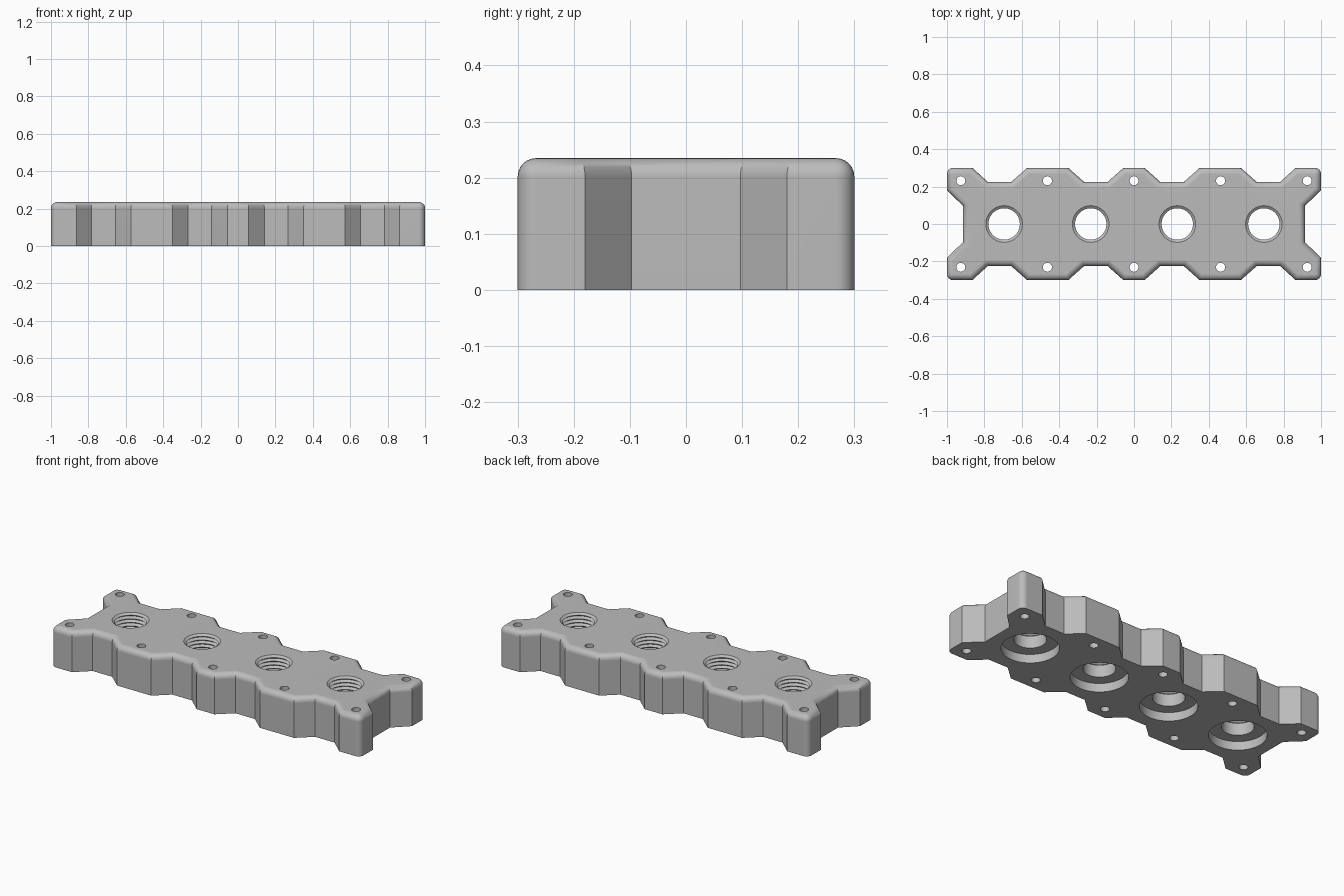
import bpy, bmesh, math

cube = bpy.data.objects.get("Cube")
if cube:
    bpy.data.objects.remove(cube, do_unlink=True)

HEIGHT = 0.235
FILLET = 0.033
PITCH = 0.463

metal = bpy.data.materials.new("plain grey metal")
metal.use_nodes = True
grey = (0.5, 0.5, 0.5, 1)
metal.diffuse_color = grey
metal.node_tree.nodes["Principled BSDF"].inputs["Base Color"].default_value = grey


def make_object(name, bm):
    bmesh.ops.recalc_face_normals(bm, faces=bm.faces[:])
    mesh = bpy.data.meshes.new(name)
    bm.to_mesh(mesh)
    bm.free()
    obj = bpy.data.objects.new(name, mesh)
    bpy.context.collection.objects.link(obj)
    mesh.materials.append(metal)
    return obj


def lathe(bm, profile, x, y, sides):
    """Closed solid from (radius, height) pairs, turned about a vertical axis."""
    rings = []
    for r, z in profile:
        angles = [2 * math.pi * i / sides for i in range(sides)]
        rings.append([bm.verts.new((x + r * math.cos(a), y + r * math.sin(a), z))
                      for a in angles])
    for low, high in zip(rings, rings[1:]):
        for i in range(sides):
            j = (i + 1) % sides
            bm.faces.new((low[i], low[j], high[j], high[i]))
    bm.faces.new(rings[0][::-1])
    bm.faces.new(rings[-1])


# Scalloped plate: one quarter of the outline, mirrored both ways
quarter = [(0.914, 0.097), (1, 0.18), (1, 0.3), (0.864, 0.3)]
for centre in (0.719, 0.204):
    quarter += [(centre + 0.063, 0.225), (centre - 0.063, 0.225), (centre - 0.147, 0.3)]
    if centre > 0.5:
        quarter.append((0.351, 0.3))
half = quarter + [(-x, y) for x, y in reversed(quarter)]
outline = half + [(x, -y) for x, y in reversed(half)]

bm = bmesh.new()
base = bm.faces.new([bm.verts.new((x, y, 0)) for x, y in outline])
top = bmesh.ops.extrude_face_region(bm, geom=[base], use_keep_orig=True)["geom"]
for v in top:
    if isinstance(v, bmesh.types.BMVert):
        v.co.z = HEIGHT
bmesh.ops.recalc_face_normals(bm, faces=bm.faces[:])


# Round the top rim and the four outer upright corners
def is_rounded(edge):
    a, b = (v.co for v in edge.verts)
    if a.z > 0.1 and b.z > 0.1:
        return True
    upright = abs(a.z - b.z) > 0.1
    return upright and abs(a.x) > 0.99 and abs(a.y) > 0.29


bmesh.ops.bevel(bm, geom=[e for e in bm.edges if is_rounded(e)], offset=FILLET,
                offset_type='OFFSET', segments=6, profile=0.5,
                affect='EDGES', clamp_overlap=True)
plate = make_object("mounting_plate", bm)

# Cutter for the threaded ports, with a wide recess underneath
BORE, THREAD = 0.084, 0.098
port = [(0.15, -0.03), (0.15, 0.05), (BORE, 0.05)]
turns, thread_start = 5, 0.12
step = (HEIGHT - thread_start) / (turns + 0.5)
for i in range(turns + 1):
    z = thread_start + i * step
    port += [(BORE, z), (THREAD, z + step / 2)]
port.append((THREAD, HEIGHT + 0.03))

bm = bmesh.new()
for i in range(4):
    lathe(bm, port, (i - 1.5) * PITCH, 0, 48)
# Bolt holes along both long sides
for i in range(-2, 3):
    for side in (-1, 1):
        lathe(bm, [(0.024, -0.03), (0.024, HEIGHT + 0.03)], i * PITCH, side * PITCH / 2, 24)
cutter = make_object("hole_cutter", bm)
cutter.hide_render = True

# Cut the holes, then discard the helper
cut = plate.modifiers.new("holes", 'BOOLEAN')
cut.operation = 'DIFFERENCE'
cut.solver = 'EXACT'
cut.object = cutter
bpy.ops.object.select_all(action='DESELECT')
bpy.context.view_layer.objects.active = plate
plate.select_set(True)
bpy.ops.object.modifier_apply(modifier=cut.name)
bpy.data.objects.remove(cutter, do_unlink=True)

# Smooth fillets and bores, crisp flat faces
bpy.ops.object.shade_smooth_by_angle(angle=math.radians(30))
weighted = plate.modifiers.new("flat face normals", 'WEIGHTED_NORMAL')
weighted.keep_sharp = True
